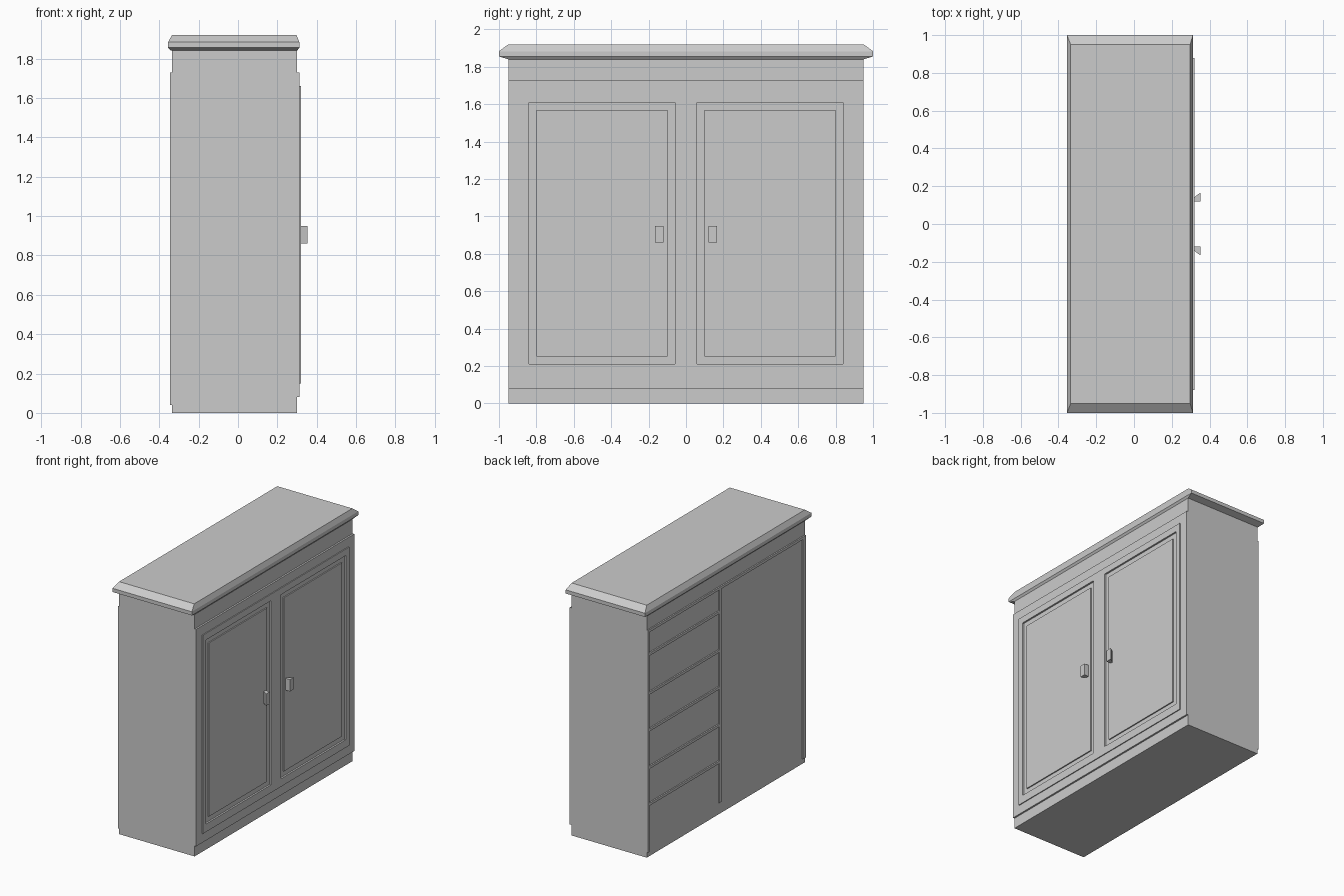
import bpy, bmesh

if "Cube" in bpy.data.objects:
    bpy.data.objects.remove(bpy.data.objects["Cube"])


def make_object(name, bm):
    bmesh.ops.recalc_face_normals(bm, faces=bm.faces)
    mesh = bpy.data.meshes.new(name)
    bm.to_mesh(mesh)
    bm.free()
    obj = bpy.data.objects.new(name, mesh)
    bpy.context.collection.objects.link(obj)
    return obj


def loft(name, rings):
    """Skin a list of equal-length point rings and cap both ends."""
    bm = bmesh.new()
    loops = [[bm.verts.new(p) for p in ring] for ring in rings]
    n = len(loops[0])
    for a, b in zip(loops, loops[1:]):
        for i in range(n):
            j = (i + 1) % n
            bm.faces.new((a[i], a[j], b[j], b[i]))
    bm.faces.new(loops[0])
    bm.faces.new(loops[-1])
    return make_object(name, bm)


def rect(x0, x1, y0, y1, z):
    return [(x0, y0, z), (x1, y0, z), (x1, y1, z), (x0, y1, z)]


def box(name, x0, x1, y0, y1, z0, z1):
    return loft(name, [rect(x0, x1, y0, y1, z0), rect(x0, x1, y0, y1, z1)])


# Carcass
box("carcass", -0.335, 0.30, -0.95, 0.95, 0, 1.845)

# Front board with a slightly raised door field
front = box("front_board", 0.29, 0.313, -0.95, 0.95, 0.08, 1.73)
field = box("door_field", 0.295, 0.32, -0.88, 0.88, 0.15, 1.66)

for side, name in ((-1, "left"), (1, "right")):
    def span(a, b):
        return sorted((side * a, side * b))

    # Door recess cut out of the field and the board
    cutter = box(name + "_recess_cutter", 0.307, 0.34, *span(0.06, 0.84), 0.21, 1.61)
    cutter.hide_render = True
    cutter.hide_viewport = True
    for target in (front, field):
        mod = target.modifiers.new(name + "_recess", "BOOLEAN")
        mod.object = cutter
        mod.solver = "EXACT"

    # Raised door panel
    box(name + "_door_panel", 0.295, 0.316, *span(0.10, 0.80), 0.25, 1.57)

    # Handle flaring outwards
    profile = [(0.315, 0.12), (0.353, 0.12), (0.353, 0.167), (0.32, 0.143), (0.315, 0.143)]
    loft(name + "_handle", [[(x, side * y, z) for x, y in profile] for z in (0.86, 0.95)])

    # Back stile
    box(name + "_back_stile", -0.345, -0.32, *span(0.915 if side < 0 else 0.93, 0.95), 0.04, 1.73)

# Moulded top
loft("cornice", [
    rect(-0.340, 0.300, -0.95, 0.95, 1.84),
    rect(-0.355, 0.312, -1.0, 1.0, 1.855),
    rect(-0.355, 0.312, -1.0, 1.0, 1.883),
    rect(-0.335, 0.297, -0.95, 0.95, 1.92),
])

# Back divider, top rail and shelf edges
box("back_divider", -0.345, -0.32, 0.065, 0.09, 0.09, 1.73)
box("back_top_rail", -0.345, -0.32, -0.93, 0.94, 1.71, 1.73)
for i, z in enumerate((0.40, 0.68, 0.965, 1.245, 1.54)):
    box(f"shelf_edge_{i + 1}", -0.345, -0.32, 0.08, 0.94, z - 0.01, z + 0.01)
